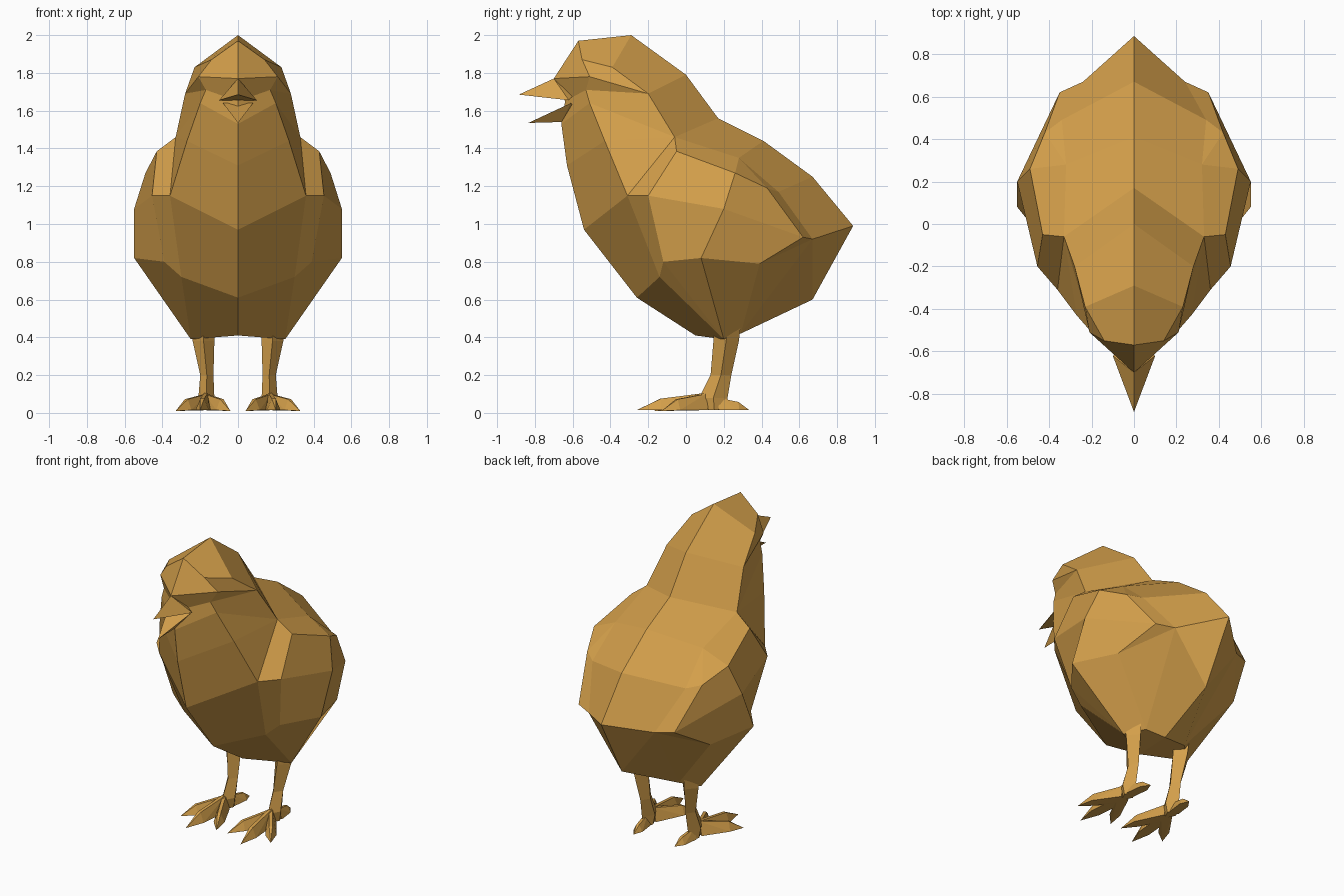
import bpy
import bmesh
from mathutils import Vector

cube = bpy.data.objects.get("Cube")
if cube:
    bpy.data.objects.remove(cube, do_unlink=True)

# One warm golden colour for everything
golden = bpy.data.materials.new("golden_down")
golden.use_nodes = True
golden.diffuse_color = (0.66, 0.35, 0.07, 1)
golden.node_tree.nodes["Principled BSDF"].inputs["Base Color"].default_value = golden.diffuse_color


def finish(name, bm):
    """Turn a bmesh into a flat shaded object with outward normals."""
    bmesh.ops.recalc_face_normals(bm, faces=bm.faces[:])
    mesh = bpy.data.meshes.new(name)
    bm.to_mesh(mesh)
    bm.free()
    mesh.materials.append(golden)
    part = bpy.data.objects.new(name, mesh)
    bpy.context.collection.objects.link(part)
    return part


def add_face(bm, lookup, points):
    """Add a face, sharing corners and skipping collapsed ones."""
    corners = list(dict.fromkeys(points))
    if len(corners) < 3:
        return
    for point in corners:
        if point not in lookup:
            lookup[point] = bm.verts.new(point)
    bm.faces.new([lookup[point] for point in corners])


def loft(rows, closed):
    """Skin neighbouring rows of equal length and cap both ends."""
    bm, lookup = bmesh.new(), {}
    count = len(rows[0])
    for low, high in zip(rows, rows[1:]):
        for i in range(count if closed else count - 1):
            j = (i + 1) % count
            add_face(bm, lookup, (low[i], low[j], high[j], high[i]))
    add_face(bm, lookup, rows[0])
    add_face(bm, lookup, rows[-1])
    return bm


def hull(name, points):
    """Wrap a few points in a faceted solid."""
    bm = bmesh.new()
    for point in points:
        bm.verts.new(point)
    result = bmesh.ops.convex_hull(bm, input=bm.verts[:])
    loose = [v for v in result["geom_interior"] if isinstance(v, bmesh.types.BMVert)]
    bmesh.ops.delete(bm, geom=loose, context="VERTS")
    return finish(name, bm)


# Landmarks on the left half of the body
hip_front = (.25, .2, .39)
hip_back = (.15, .29, .42)
thigh = (.3, -.14, .72)
breast = (.36, -.31, 1.15)
shoulder = (.33, -.06, 1.46)
neck = (.28, -.2, 1.69)
temple = (.23, -.39, 1.83)
rump = (.24, .67, .92)
wing_root = (.32, .28, 1.35)

# Half contours, each running from the front middle to the back middle
belly = [(0, .05, .41)] + [hip_front] * 4 + [hip_back] * 2 + [(0, .29, .42)]
wing_bottom = [(0, -.26, .61), thigh, thigh, (.39, -.12, .8),
               (.55, .08, .82), (.45, .39, .79), rump, (0, .67, .6)]
wing_middle = [(0, -.54, .97), breast, breast, (.455, -.2, 1.15),
               (.55, .2, 1.08), (.35, .62, .93), rump, (0, .885, .99)]
wing_top = [(0, -.63, 1.31), (.27, -.43, 1.44), shoulder, (.43, -.05, 1.385),
            (.49, .26, 1.27), (.42, .43, 1.19), (.34, .49, 1.17), (0, .67, 1.25)]
throat = [(0, -.66, 1.53), (.2, -.51, 1.64), shoulder, shoulder] + [wing_root] * 3 + [(0, .41, 1.44)]
eye_line = [(0, -.64, 1.65), (.17, -.53, 1.71), neck] + [shoulder] * 4 + [(0, .17, 1.56)]
brow = [(0, -.7, 1.77), (.21, -.51, 1.78)] + [neck] * 5 + [(0, 0, 1.79)]
crown = [(0, -.57, 1.97), (.14, -.55, 1.87)] + [temple] * 5 + [(0, -.29, 2)]

bm = loft([belly, wing_bottom, wing_middle, wing_top, throat, eye_line, brow, crown], False)
bmesh.ops.mirror(bm, geom=bm.verts[:] + bm.edges[:] + bm.faces[:], axis="X", merge_dist=.001)
finish("body", bm)

# Open beak
hull("upper_beak", [(0, -.7, 1.77), (.1, -.62, 1.655), (-.1, -.62, 1.655),
                    (0, -.58, 1.7), (0, -.885, 1.685)])
hull("lower_beak", [(0, -.66, 1.54), (.08, -.61, 1.64), (-.08, -.61, 1.64),
                    (0, -.56, 1.6), (0, -.835, 1.535)])


def toe(name, root, tip, width, height):
    """A ridged toe: broad root, knuckle, then a pointed claw."""
    root, tip = Vector(root), Vector(tip)
    along = tip - root
    side = Vector((-along.y, along.x, 0)).normalized() * width
    knuckle = root + along * .65
    points = [tip]
    for centre, lift in ((root, height), (knuckle, height * .72)):
        for sign in (-1, 1):
            points.append(Vector((centre.x, centre.y, .015)) + side * sign)
            points.append(Vector((centre.x, centre.y, lift)) + side * sign * .3)
    hull(name, points)


# Legs and feet
for label, s in (("left", 1), ("right", -1)):
    rings = []
    for inner, outer, front, back, z in ((.125, .25, .15, .29, .46), (.125, .24, .145, .28, .38),
                                         (.13, .2, .13, .24, .2), (.125, .21, .07, .22, .08),
                                         (.135, .2, .08, .22, .015)):
        middle = (inner + outer) / 2
        rings.append([(s * inner, (front + back) / 2, z), (s * middle, front, z),
                      (s * outer, (front + back) / 2, z), (s * middle, back, z)])
    finish(label + "_leg", loft(rings, True))
    ankle = (s * .17, .1, .02)
    toe(label + "_middle_toe", ankle, (s * .2, -.26, .015), .035, .105)
    toe(label + "_outer_toe", ankle, (s * .33, -.13, .01), .033, .1)
    toe(label + "_inner_toe", ankle, (s * .04, -.17, .01), .033, .1)
    toe(label + "_back_toe", (s * .17, .17, .02), (s * .15, .335, .015), .03, .08)
